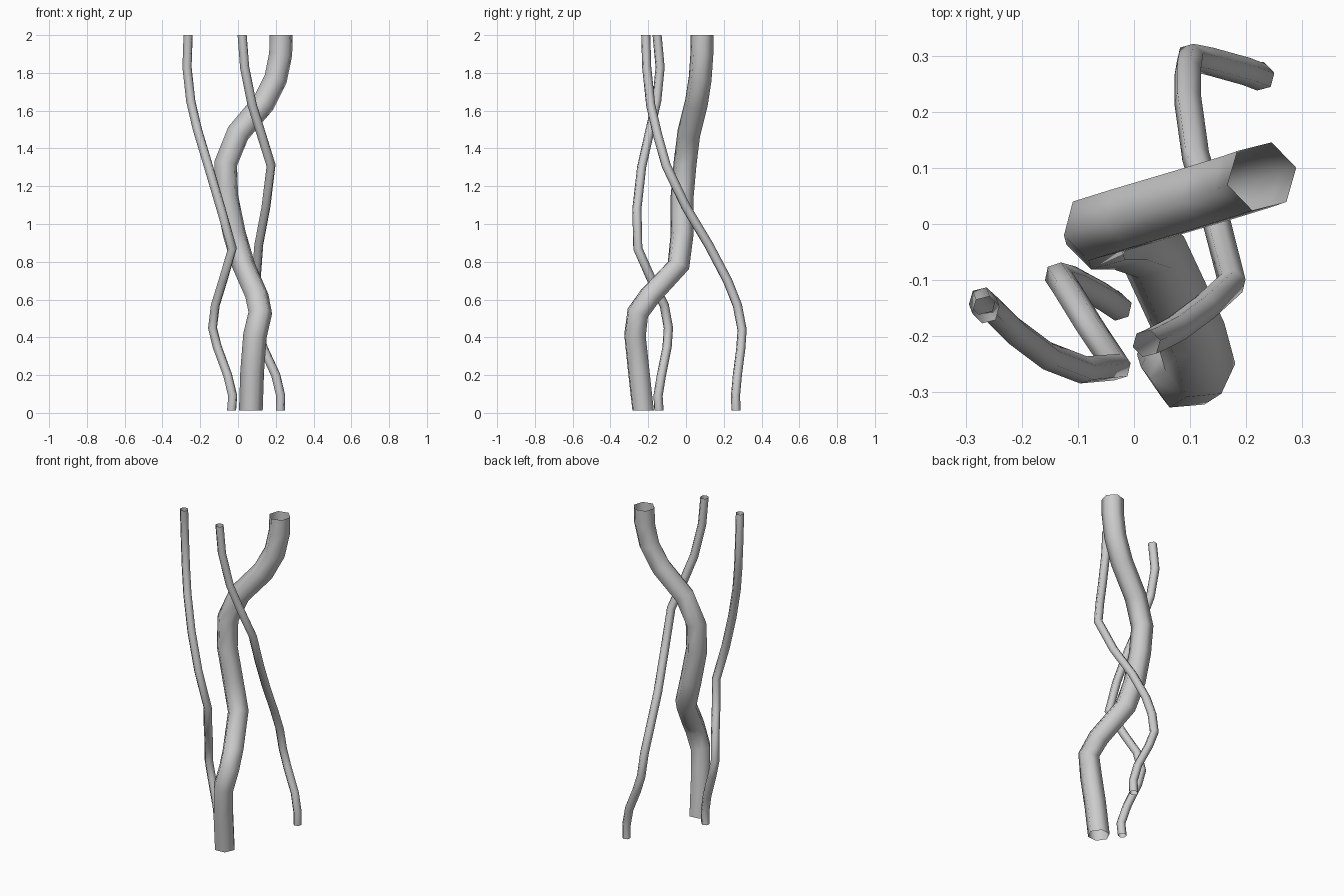
import bpy, bmesh, math
from mathutils import Vector


def tube(name, radius, path, twist=14, sides=6):
    """Open-ended hexagonal tube swept along a path, top to bottom."""
    pts = [Vector(p) for p in path]
    bm = bmesh.new()
    tangent = Vector((0, 0, -1))
    a = math.radians(twist)
    side = Vector((math.cos(a), math.sin(a), 0))
    rings = []
    for i, p in enumerate(pts):
        if 0 < i < len(pts) - 1:
            t = ((pts[i + 1] - p).normalized() + (p - pts[i - 1]).normalized()).normalized()
        else:
            t = Vector((0, 0, -1))      # ends are cut level
        side = tangent.rotation_difference(t) @ side
        tangent = t
        up = t.cross(side)
        rings.append([bm.verts.new(p + radius * (side * math.cos(k * math.tau / sides)
                                                 + up * math.sin(k * math.tau / sides)))
                      for k in range(sides)])
    for r0, r1 in zip(rings, rings[1:]):
        for k in range(sides):
            n = (k + 1) % sides
            bm.faces.new((r0[k], r0[n], r1[n], r1[k])).smooth = True
    bmesh.ops.recalc_face_normals(bm, faces=bm.faces)
    me = bpy.data.meshes.new(name)
    bm.to_mesh(me)
    bm.free()
    ob = bpy.data.objects.new(name, me)
    bpy.context.collection.objects.link(ob)
    return ob


# thick central vine
tube("thick_vine", 0.063, [
    (0.228, 0.085, 2.0), (0.226, 0.084, 1.90), (0.20, 0.075, 1.77), (0.135, 0.055, 1.64),
    (0.0, 0.015, 1.48), (-0.065, -0.005, 1.32), (-0.06, -0.02, 1.15), (-0.02, -0.02, 0.95),
    (0.03, -0.04, 0.78), (0.10, -0.19, 0.62), (0.118, -0.255, 0.53),
    (0.09, -0.27, 0.41), (0.075, -0.25, 0.22), (0.068, -0.227, 0.013)])

# thin vine on the left
tube("left_vine", 0.025, [
    (-0.264, -0.153, 2.0), (-0.27, -0.137, 1.83), (-0.25, -0.155, 1.65), (-0.215, -0.19, 1.50),
    (-0.155, -0.235, 1.30), (-0.09, -0.26, 1.08), (-0.03, -0.255, 0.87), (-0.08, -0.18, 0.70),
    (-0.12, -0.115, 0.57), (-0.135, -0.093, 0.45), (-0.11, -0.10, 0.35), (-0.055, -0.13, 0.20),
    (-0.028, -0.148, 0.09), (-0.034, -0.143, 0.013)])

# thin vine that winds to the back
tube("back_vine", 0.025, [
    (0.022, -0.213, 2.0), (0.035, -0.208, 1.83), (0.075, -0.187, 1.63), (0.125, -0.15, 1.47),
    (0.175, -0.105, 1.31), (0.148, 0.0, 1.09), (0.11, 0.12, 0.89), (0.096, 0.22, 0.70),
    (0.096, 0.272, 0.57), (0.10, 0.297, 0.44), (0.135, 0.29, 0.34), (0.20, 0.272, 0.20),
    (0.226, 0.262, 0.09), (0.224, 0.265, 0.013)])
